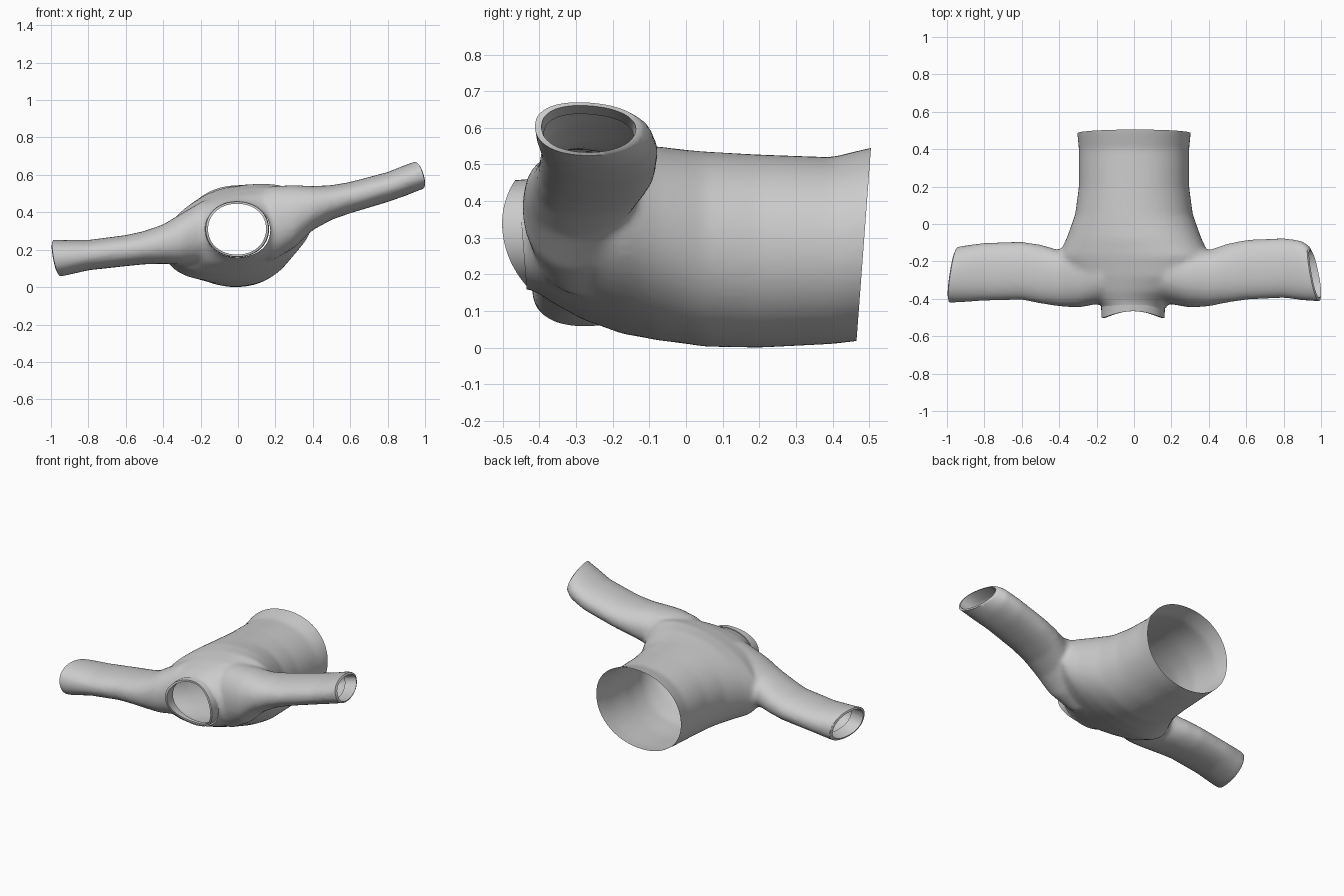
import bpy, bmesh, math
from mathutils import Vector

if "Cube" in bpy.data.objects:
    bpy.data.objects.remove(bpy.data.objects["Cube"])

N = 48


def ring_point(a, e=2.1):
    """Unit superellipse point at angle a."""
    c, s = math.cos(a), math.sin(a)
    return (math.copysign(abs(c) ** (2 / e), c), math.copysign(abs(s) ** (2 / e), s))


def loft(bm, rings, cap=True, loop=False):
    vr = [[bm.verts.new(p) for p in r] for r in rings]
    pairs = list(zip(vr, vr[1:])) + ([(vr[-1], vr[0])] if loop else [])
    for a, b in pairs:
        n = len(a)
        for i in range(n):
            bm.faces.new((a[i], a[(i + 1) % n], b[(i + 1) % n], b[i]))
    if cap:
        bm.faces.new(vr[0][::-1])
        bm.faces.new(vr[-1])


def make_object(name, bm):
    bmesh.ops.recalc_face_normals(bm, faces=bm.faces[:])
    me = bpy.data.meshes.new(name)
    bm.to_mesh(me)
    bm.free()
    ob = bpy.data.objects.new(name, me)
    bpy.context.collection.objects.link(ob)
    return ob


def shade(ob, angle):
    bpy.ops.object.select_all(action='DESELECT')
    bpy.context.view_layer.objects.active = ob
    ob.select_set(True)
    bpy.ops.object.shade_smooth_by_angle(angle=math.radians(angle))


bm = bmesh.new()

# torso: y, half width, bottom, top, sideways slope
torso = [(0.62, .31, .02, .56, .02), (0.50, .305, .022, .545, .02), (0.40, .295, .01, .52, .02),
         (0.20, .295, .0, .527, .03), (0.05, .315, .003, .535, .05), (-.08, .362, .025, .545, .13),
         (-.17, .405, .05, .54, .19), (-.28, .37, .09, .518, .2), (-.36, .29, .125, .49, .14),
         (-.405, .22, .15, .465, .05), (-.44, .17, .162, .452, 0), (-.56, .16, .17, .45, 0)]
rings = []
for y, w, z0, z1, k in torso:
    r = []
    for i in range(N):
        u, v = ring_point(2 * math.pi * i / N)
        r.append((u * w, y, (z0 + z1) / 2 + v * (z1 - z0) / 2 + k * u * w))
    rings.append(r)
loft(bm, rings)

# sleeves: x, y range, z range, one run from cuff to cuff
sleeve = [(-1.12, -.42, -.22, .05, .255), (-.94, -.42, -.12, .058, .252), (-.8, -.41, -.10, .09, .252),
          (-.6, -.405, -.095, .112, .278), (-.5, -.425, -.11, .122, .30), (-.4, -.44, -.14, .125, .335),
          (-.3, -.447, -.13, .12, .395), (-.18, -.425, -.12, .13, .465), (0, -.38, -.12, .16, .47),
          (.18, -.425, -.12, .14, .54), (.3, -.447, -.13, .21, .545), (.4, -.44, -.14, .305, .54),
          (.5, -.42, -.105, .36, .545), (.6, -.405, -.085, .395, .562), (.8, -.395, -.075, .455, .615),
          (.9, -.408, -.09, .49, .655), (1.0, -.415, -.17, .53, .69), (1.12, -.42, -.23, .55, .72)]
rings = []
for x, y0, y1, z0, z1 in sleeve:
    r = []
    for i in range(N):
        u, v = ring_point(2 * math.pi * i / N, 2.2)
        r.append((x, (y0 + y1) / 2 + u * (y1 - y0) / 2, (z0 + z1) / 2 + v * (z1 - z0) / 2))
    rings.append(r)
loft(bm, rings)
body = make_object("sweater_body", bm)

# fuse torso and sleeves into one skin
rm = body.modifiers.new("fuse", 'REMESH')
rm.mode = 'VOXEL'
rm.voxel_size = 0.014
sm = body.modifiers.new("soften", 'SMOOTH')
sm.factor = 0.5
sm.iterations = 7
bpy.context.view_layer.update()
deps = bpy.context.evaluated_depsgraph_get()
fused = bpy.data.meshes.new_from_object(body.evaluated_get(deps))
body.modifiers.clear()
bm = bmesh.new()
bm.from_mesh(fused)


def cut(co, no, keep):
    """Open the skin along a plane, only where keep(vertex) is true."""
    faces = [f for f in bm.faces if all(keep(v.co) for v in f.verts)]
    geom = list({v for f in faces for v in f.verts} | {e for f in faces for e in f.edges}) + faces
    res = bmesh.ops.bisect_plane(bm, geom=geom, plane_co=co, plane_no=no, clear_outer=True)
    return [g for g in res['geom_cut'] if isinstance(g, bmesh.types.BMEdge)]


def turn_in(edges, scale, move):
    """Extrude an open rim inward."""
    res = bmesh.ops.extrude_edge_only(bm, edges=edges)['geom']
    vs = [g for g in res if isinstance(g, bmesh.types.BMVert)]
    c = sum((v.co for v in vs), Vector()) / len(vs)
    for v in vs:
        v.co = c + (v.co - c) * scale + Vector(move)
    return [g for g in res if isinstance(g, bmesh.types.BMEdge)]


# hem and neck openings
cut((0, .485, .28), (0, 1, -.075), lambda p: p.y > .3)
cut((0, -.447, .31), (0, -1, -.08),
    lambda p: p.y < -.35 and (p.x / .2) ** 2 + ((p.z - .31) / .19) ** 2 < 1)

# cuffs: slanted openings with a folded-in edge
for s, co, no in ((1, (.965, -.27, .59), (1, .2, .3)), (-1, (-.965, -.27, .155), (-1, .14, -.18))):
    rim = cut(co, no, lambda p: p.x * s > .7)
    rim = turn_in(rim, .88, (.006 * s, 0, 0))
    turn_in(rim, .95, (-.08 * s, 0, -.02 if s > 0 else .01))

bm.to_mesh(body.data)
bm.free()
shade(body, 40)

# collar band: rises at the sides, leans back at the bottom
bm = bmesh.new()
rings = []
for scale, t in ((1.07, 0), (1.05, 1), (.97, 1), (.97, 0)):
    r = []
    for i in range(N):
        u, v = ring_point(2 * math.pi * i / N)
        side = u * u
        base = -.42 - .018 * side - .012 * v
        rim = -.448 - .052 * side - .018 * v
        r.append((-.005 + u * .16 * scale, base + (rim - base) * t, .31 + v * .14 * scale))
    rings.append(r)
loft(bm, rings, cap=False, loop=True)
shade(make_object("collar", bm), 40)
